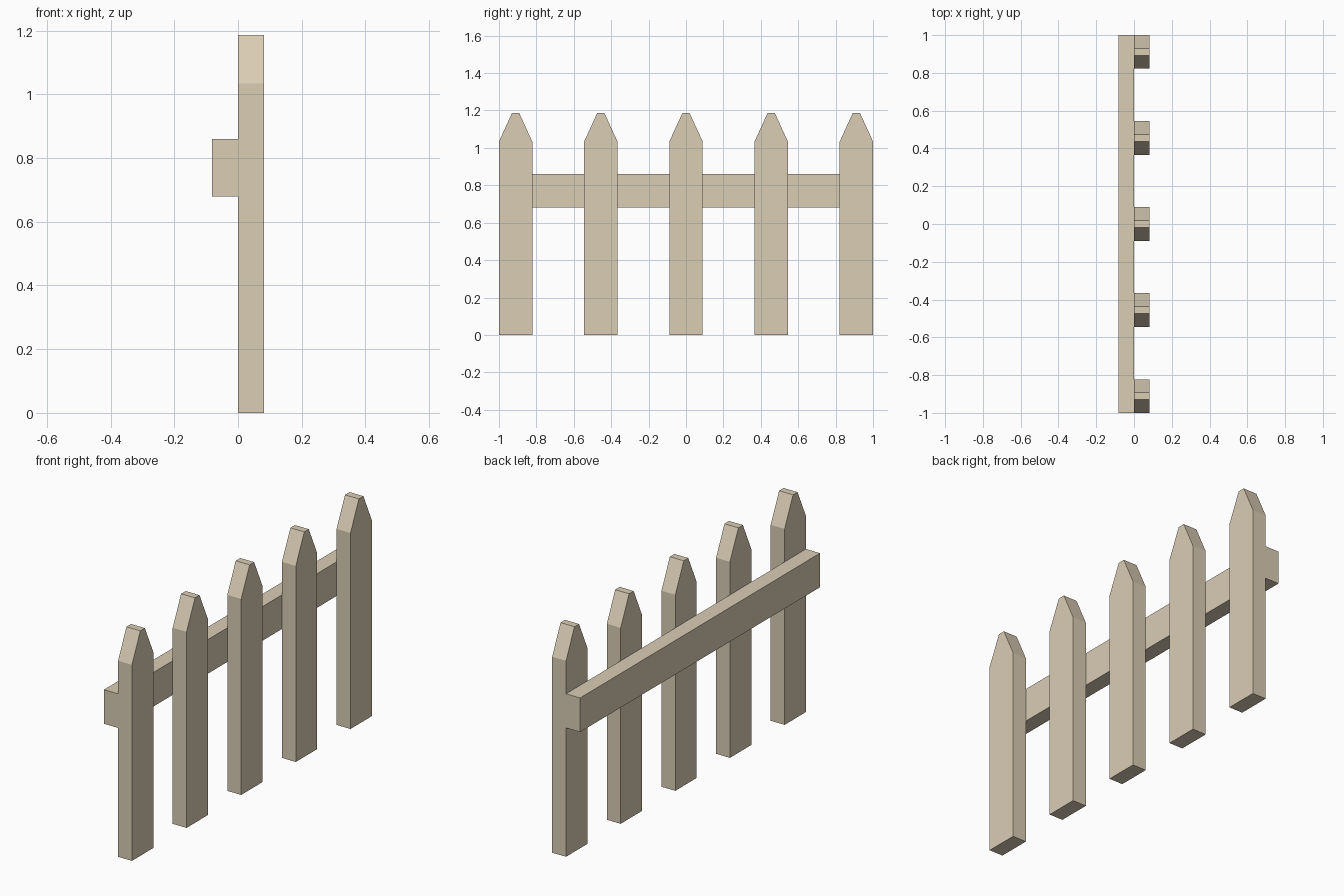
import bpy

if "Cube" in bpy.data.objects:
    bpy.data.objects.remove(bpy.data.objects["Cube"])

wood = bpy.data.materials.new("pale_wood")
wood.diffuse_color = (0.70, 0.61, 0.46, 1)
wood.use_nodes = True
wood.node_tree.nodes["Principled BSDF"].inputs["Base Color"].default_value = wood.diffuse_color


def extrude_profile(name, profile, x0, x1, y=0.0):
    """Extrude a closed (y, z) outline along x."""
    n = len(profile)
    verts = [(x, y + p, z) for x in (x0, x1) for p, z in profile]
    faces = [tuple(reversed(range(n))), tuple(range(n, 2 * n))]
    faces += [(i, (i + 1) % n, (i + 1) % n + n, i + n) for i in range(n)]
    mesh = bpy.data.meshes.new(name)
    mesh.from_pydata(verts, [], faces)
    mesh.materials.append(wood)
    obj = bpy.data.objects.new(name, mesh)
    bpy.context.collection.objects.link(obj)
    return obj


# Pointed pickets with a small flat tip
half, tip = 0.089, 0.019
shoulder, top = 1.034, 1.187
picket = [(-half, 0), (half, 0), (half, shoulder),
          (tip, top), (-tip, top), (-half, shoulder)]
spacing = (1 - half) / 2
for i in range(5):
    extrude_profile(f"picket_{i + 1}", picket, 0, 0.081, (i - 2) * spacing)

# Horizontal rail behind the pickets
rail = [(-1, 0.68), (1, 0.68), (1, 0.86), (-1, 0.86)]
extrude_profile("rail", rail, -0.082, 0)
